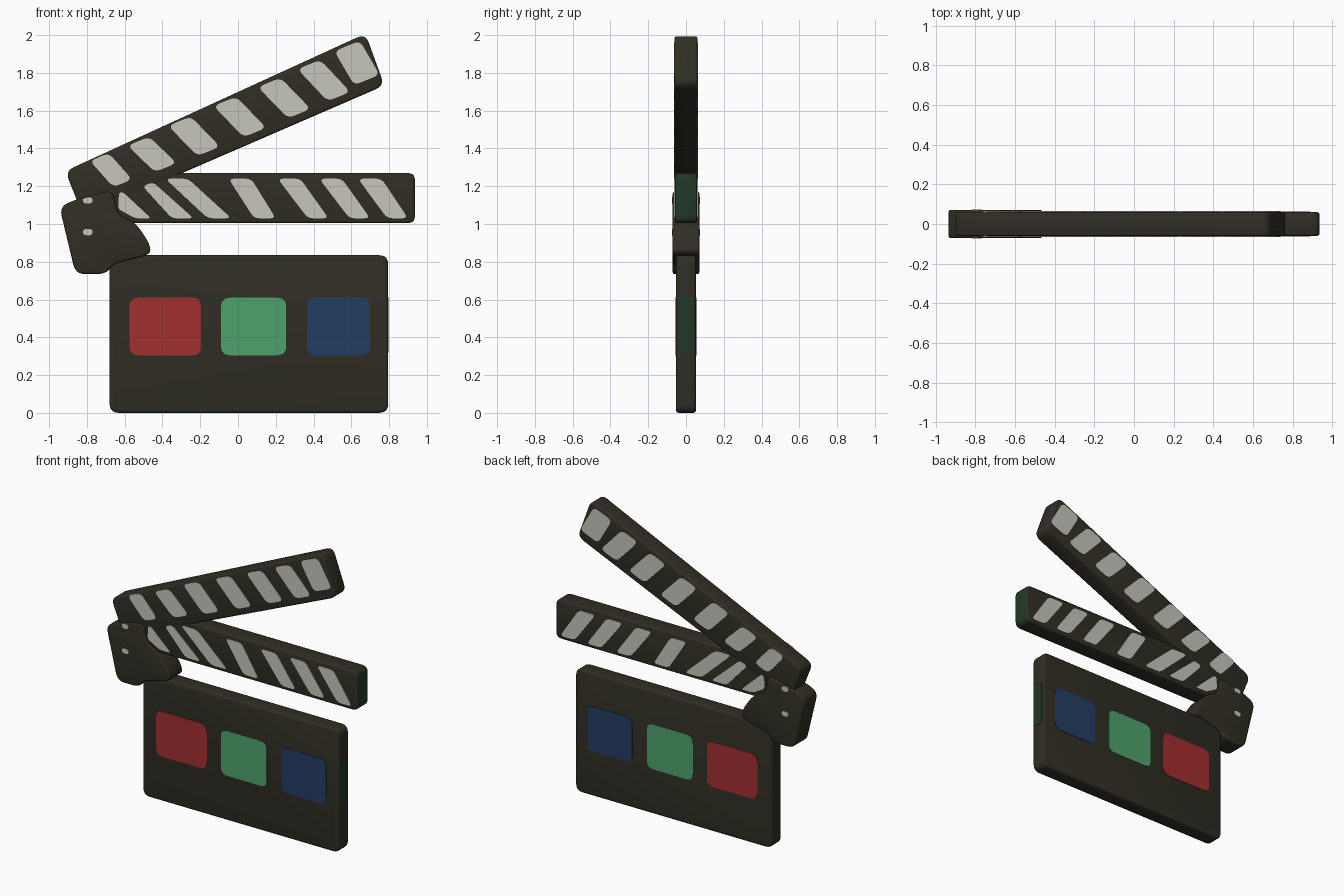
import bpy, bmesh, math
from mathutils import Vector

if "Cube" in bpy.data.objects:
    bpy.data.objects.remove(bpy.data.objects["Cube"])


def material(name, rgb):
    def lin(c):
        c /= 255
        return c / 12.92 if c < 0.04045 else ((c + 0.055) / 1.055) ** 2.4
    m = bpy.data.materials.new(name)
    m.diffuse_color = (*[lin(c) for c in rgb], 1)
    m.use_nodes = True
    m.node_tree.nodes["Principled BSDF"].inputs["Base Color"].default_value = m.diffuse_color
    return m


BLACK = material("charcoal", (48, 46, 36))
WHITE = material("off_white", (198, 198, 190))
RED = material("red", (164, 46, 48))
GREEN = material("green", (78, 163, 108))
BLUE = material("blue", (36, 61, 100))
DARK_GREEN = material("dark_green", (32, 56, 40))


def rounded(pts, r, n=5):
    """Round every corner of an x/z outline."""
    pts = [Vector(p) for p in pts]
    out = []
    for i, p in enumerate(pts):
        a, b = pts[i - 1] - p, pts[(i + 1) % len(pts)] - p
        p0 = p + a.normalized() * min(r, a.length * 0.45)
        p1 = p + b.normalized() * min(r, b.length * 0.45)
        for k in range(n + 1):
            t = k / n
            out.append(p0 * (1 - t) ** 2 + p * 2 * t * (1 - t) + p1 * t * t)
    return out


def slab(name, pts, y0, y1, r, mat, bevel=0.0, end_mat=None):
    """Extrude a rounded x/z outline from y0 to y1, softening both rims."""
    bm = bmesh.new()
    face = bm.faces.new([bm.verts.new((p.x, y0, p.y)) for p in rounded(pts, r)])
    ext = bmesh.ops.extrude_face_region(bm, geom=[face])
    for v in ext["geom"]:
        if isinstance(v, bmesh.types.BMVert):
            v.co.y = y1
    bmesh.ops.recalc_face_normals(bm, faces=bm.faces)
    if bevel:
        rim = [e for e in bm.edges if abs(e.verts[0].co.y - e.verts[1].co.y) < 1e-6]
        bmesh.ops.bevel(bm, geom=rim, offset=bevel, segments=3, profile=0.5, affect='EDGES')
    bm.normal_update()
    me = bpy.data.meshes.new(name)
    me.materials.append(mat)
    if end_mat:
        me.materials.append(end_mat)
        for f in bm.faces:
            if f.normal.x > 0.9:
                f.material_index = 1
    bm.to_mesh(me)
    bm.free()
    ob = bpy.data.objects.new(name, me)
    bpy.context.collection.objects.link(ob)
    me.shade_smooth()
    me.set_sharp_from_angle(angle=math.radians(40))
    return ob


def decal(name, pts, depth, r, mat):
    """Thin plate on the front and on the back."""
    for side, s in (("front", -1), ("back", 1)):
        slab(f"{name}_{side}", pts, s * (depth - 0.003), s * (depth + 0.003), r, mat)


def rect(x0, x1, z0, z1):
    return [(x0, z0), (x1, z0), (x1, z1), (x0, z1)]


# Main board
slab("board", rect(-0.68, 0.795, 0.0, 0.835), -0.053, 0.053, 0.05, BLACK, 0.015)
slab("board_side_patch", rect(0.79, 0.797, 0.32, 0.61), -0.037, 0.037, 0.001, DARK_GREEN)

# Three coloured panels
for name, x0, x1, mat in (("red", -0.575, -0.195, RED), ("green", -0.09, 0.255, GREEN),
                          ("blue", 0.365, 0.70, BLUE)):
    decal(name + "_panel", rect(x0, x1, 0.305, 0.61), 0.053, 0.05, mat)

# Fixed lower stick, raised upper stick and hinge plate
slab("lower_stick", rect(-0.75, 0.937, 1.005, 1.27), -0.0595, 0.0595, 0.04, BLACK, 0.012, DARK_GREEN)
slab("upper_stick", [(-0.915, 1.28), (0.675, 2.008), (0.775, 1.733), (-0.29, 1.272), (-0.82, 1.045)],
     -0.061, 0.061, 0.05, BLACK, 0.012)
slab("hinge_plate", [(-0.945, 1.09), (-0.86, 0.735), (-0.70, 0.735), (-0.66, 0.79), (-0.46, 0.84),
                     (-0.47, 0.90), (-0.545, 1.01), (-0.64, 1.05), (-0.66, 1.18), (-0.86, 1.13)],
     -0.071, 0.071, 0.05, BLACK, 0.012)

# Hinge screws
for i, z in enumerate((1.125, 0.957)):
    decal(f"hinge_screw_{i}", rect(-0.82, -0.77, z - 0.017, z + 0.017), 0.071, 0.024, WHITE)

# Upper stripes: left-top and right-top corners, then slant to the lower edge
UPPER = [(-0.785, 1.335, 0.10, 0.125, -0.14), (-0.585, 1.415, 0.115, 0.145, -0.14),
         (-0.37, 1.52, 0.12, 0.155, -0.16), (-0.13, 1.625, 0.12, 0.16, -0.165),
         (0.105, 1.725, 0.12, 0.16, -0.165), (0.315, 1.82, 0.12, 0.16, -0.17),
         (0.51, 1.915, 0.135, 0.105, -0.18)]
for i, (x, z, w, dx, dz) in enumerate(UPPER):
    h = w * 0.41
    decal(f"upper_stripe_{i}", [(x, z), (x + w, z + h), (x + w + dx, z + h + dz), (x + dx, z + dz)],
          0.0615, 0.035, WHITE)

# Lower stripes: top-left x, top-right x, bottom-left x, bottom-right x
LOWER = [(-0.05, 0.07, 0.085, 0.20), (0.21, 0.33, 0.37, 0.48),
         (0.43, 0.55, 0.59, 0.70), (0.635, 0.76, 0.79, 0.90), (-0.385, -0.265, -0.16, -0.035)]
for i, (a, b, c, d) in enumerate(LOWER):
    decal(f"lower_stripe_{i}", [(a, 1.24), (b, 1.24), (d, 1.03), (c, 1.03)], 0.0605, 0.03, WHITE)

# Shortened stripes next to the hinge
decal("lower_stripe_short", [(-0.505, 1.20), (-0.45, 1.222), (-0.235, 1.03), (-0.35, 1.03)],
      0.0605, 0.025, WHITE)
decal("lower_stripe_stub", [(-0.63, 1.165), (-0.61, 1.17), (-0.46, 1.03), (-0.545, 1.03), (-0.635, 1.08)],
      0.0605, 0.02, WHITE)
